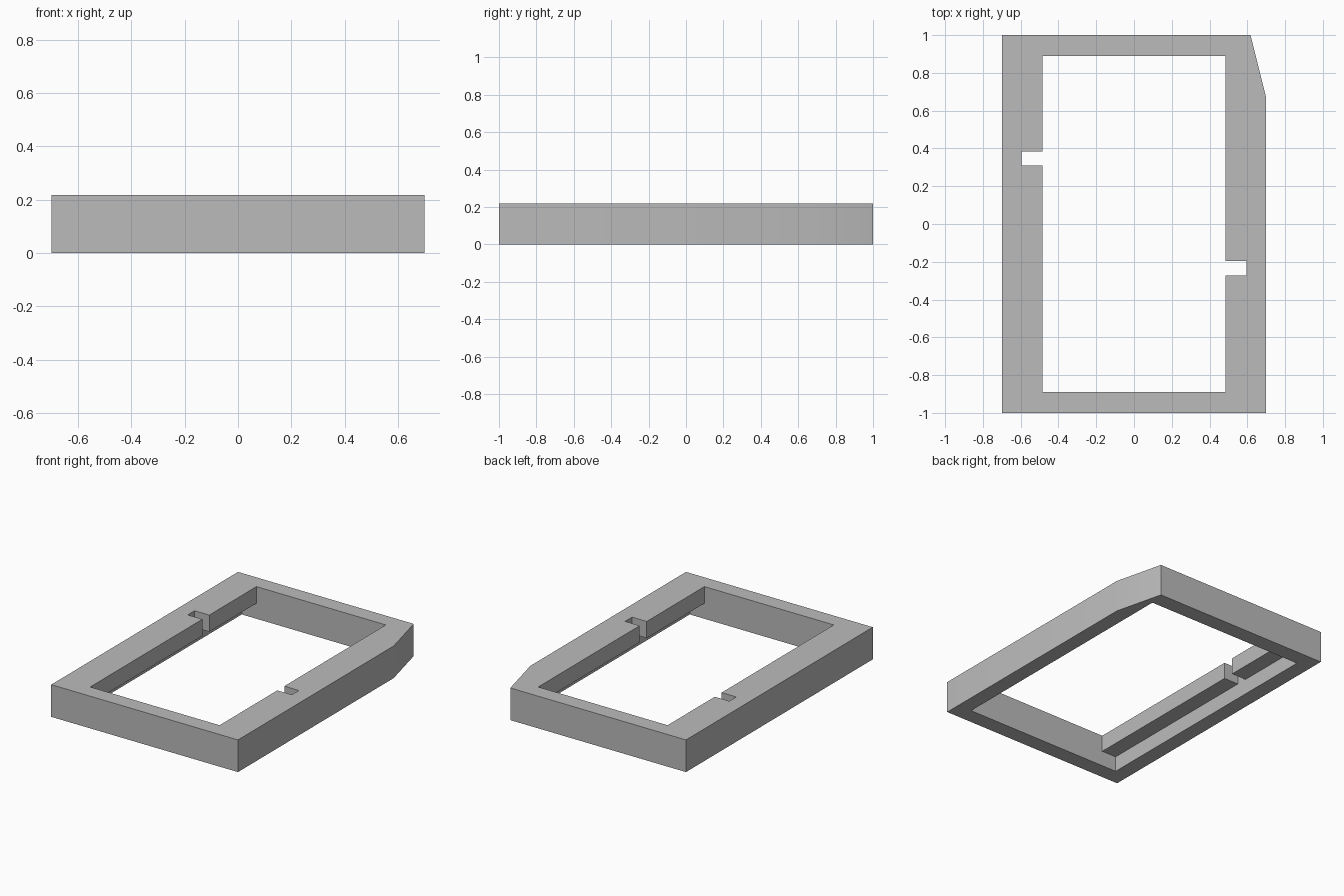
import bpy
import bmesh
import math

cube = bpy.data.objects.get("Cube")
if cube:
    bpy.data.objects.remove(cube, do_unlink=True)

HEIGHT, LEDGE_Z = 0.218, 0.105
OUT_X, OUT_Y = 0.70, 1.0
OPEN_X, RECESS_X, IN_Y = 0.485, 0.595, 0.89

grey = bpy.data.materials.new("plain grey")
grey.use_nodes = True
colour = (0.5, 0.5, 0.5, 1)
grey.diffuse_color = colour
grey.node_tree.nodes["Principled BSDF"].inputs["Base Color"].default_value = colour


def prism(name, outline, z0, z1):
    """Extrude a plan outline from z0 to z1."""
    bm = bmesh.new()
    face = bm.faces.new([bm.verts.new((x, y, z0)) for x, y in outline])
    top = bmesh.ops.extrude_face_region(bm, geom=[face])["geom"]
    for v in top:
        if isinstance(v, bmesh.types.BMVert):
            v.co.z = z1
    bmesh.ops.recalc_face_normals(bm, faces=bm.faces)
    mesh = bpy.data.meshes.new(name)
    bm.to_mesh(mesh)
    bm.free()
    obj = bpy.data.objects.new(name, mesh)
    bpy.context.collection.objects.link(obj)
    mesh.materials.append(grey)
    return obj


def cut(target, cutter):
    """Subtract a cutter, then discard it."""
    cutter.hide_render = True
    mod = target.modifiers.new("cut", 'BOOLEAN')
    mod.operation, mod.solver, mod.object = 'DIFFERENCE', 'EXACT', cutter
    bpy.context.view_layer.objects.active = target
    bpy.ops.object.modifier_apply(modifier=mod.name)
    bpy.data.objects.remove(cutter, do_unlink=True)


# Outer block with one clipped corner
frame = prism("frame", [(-OUT_X, -OUT_Y), (OUT_X, -OUT_Y), (OUT_X, 0.667),
                        (0.617, OUT_Y), (-OUT_X, OUT_Y)], 0, HEIGHT)

# Through opening, with a slot in each side ledge
opening = [(-OPEN_X, -IN_Y), (OPEN_X, -IN_Y),
           (OPEN_X, -0.272), (RECESS_X, -0.272), (RECESS_X, -0.197), (OPEN_X, -0.197),
           (OPEN_X, IN_Y), (-OPEN_X, IN_Y),
           (-OPEN_X, 0.385), (-RECESS_X, 0.385), (-RECESS_X, 0.311), (-OPEN_X, 0.311)]
cut(frame, prism("opening_cutter", opening, -0.1, HEIGHT + 0.1))

# Wider recess under the ledges
recess = [(-RECESS_X, -IN_Y), (RECESS_X, -IN_Y), (RECESS_X, IN_Y), (-RECESS_X, IN_Y)]
cut(frame, prism("recess_cutter", recess, -0.1, LEDGE_Z))

# Soft shading over the shallow clipped corner only
bpy.ops.object.select_all(action='DESELECT')
frame.select_set(True)
bpy.context.view_layer.objects.active = frame
bpy.ops.object.shade_smooth_by_angle(angle=math.radians(30))
